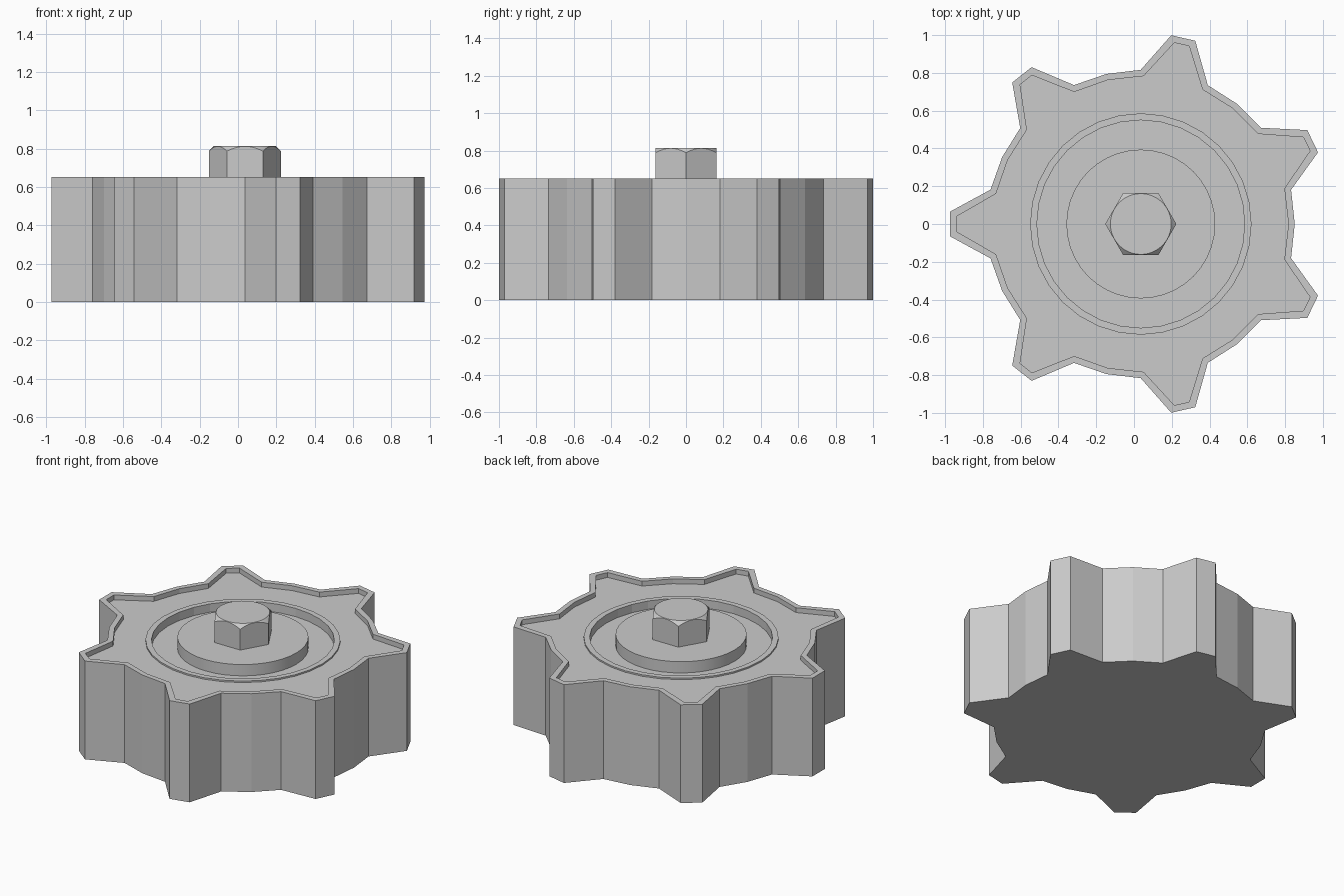
import bpy, bmesh
from math import cos, sin, pi, radians

if "Cube" in bpy.data.objects:
    bpy.data.objects.remove(bpy.data.objects["Cube"])

CX = 0.036          # gear axis; odd tooth count shifts it off the bounding-box centre
TEETH = 7


def gear_profile(tip_r, tip_a, root_r, root_a, mid_r):
    # one tooth = two tip points, two root points and a mid-gap point
    tooth = [(root_r, -root_a), (tip_r, -tip_a), (tip_r, tip_a),
             (root_r, root_a), (mid_r, 180 / TEETH)]
    pts = []
    for i in range(TEETH):
        for r, a in tooth:
            t = pi + 2 * pi * i / TEETH + radians(a)
            pts.append((r * cos(t), r * sin(t)))
    return pts


def circle(r, n):
    return [(r * cos(2 * pi * i / n), r * sin(2 * pi * i / n)) for i in range(n)]


def add_loop(bm, pts, z):
    return [bm.verts.new((x + CX, y, z)) for x, y in pts]


def skin(bm, a, b):
    n = len(a)
    for i in range(n):
        bm.faces.new((a[i], a[(i + 1) % n], b[(i + 1) % n], b[i]))


def finish(bm, name, smooth=None):
    bmesh.ops.recalc_face_normals(bm, faces=bm.faces)
    me = bpy.data.meshes.new(name)
    bm.to_mesh(me)
    bm.free()
    ob = bpy.data.objects.new(name, me)
    bpy.context.collection.objects.link(ob)
    if smooth:
        bpy.ops.object.select_all(action='DESELECT')
        ob.select_set(True)
        bpy.context.view_layer.objects.active = ob
        bpy.ops.object.shade_smooth_by_angle(angle=radians(smooth))
    return ob


# Toothed body: walls, raised rim, recessed face, ring lip and annular groove
outer = gear_profile(1.012, 3.7, 0.816, 12.9, 0.815)
inner = gear_profile(0.976, 2.35, 0.783, 11.8, 0.782)
N = 32
bm = bmesh.new()
base = add_loop(bm, outer, 0)
rim_out = add_loop(bm, outer, 0.652)
rim_in = add_loop(bm, inner, 0.652)
face_out = add_loop(bm, inner, 0.62)
bm.faces.new(base)
skin(bm, base, rim_out)
skin(bm, rim_out, rim_in)
skin(bm, rim_in, face_out)
face_in = add_loop(bm, circle(0.586, N), 0.62)
lip_out = add_loop(bm, circle(0.586, N), 0.63)
lip_in = add_loop(bm, circle(0.55, N), 0.63)
groove = add_loop(bm, circle(0.55, N), 0.575)
skin(bm, face_in, lip_out)
skin(bm, lip_out, lip_in)
skin(bm, lip_in, groove)
bm.faces.new(groove)
edges = [bm.edges.get((l[i - 1], l[i])) for l in (face_out, face_in) for i in range(len(l))]
bmesh.ops.triangle_fill(bm, use_beauty=True, edges=edges)
finish(bm, "toothed_body")

# Hub disc standing in the groove
bm = bmesh.new()
lo = add_loop(bm, circle(0.394, 40), 0.57)
hi = add_loop(bm, circle(0.394, 40), 0.65)
skin(bm, lo, hi)
bm.faces.new(lo)
bm.faces.new(hi)
finish(bm, "hub_disc", 30)

# Hexagonal bolt head with a conical chamfer cutting the corners
FLAT, TOP = 0.163, 0.815
n = 48
radii = [FLAT / cos((2 * pi * i / n) % (pi / 3) - pi / 6) for i in range(n)]
hexagon = [(r * cos(2 * pi * i / n), r * sin(2 * pi * i / n)) for i, r in enumerate(radii)]
bm = bmesh.new()
lo = add_loop(bm, hexagon, 0.64)
hi = add_loop(bm, hexagon, TOP)
for v, r in zip(hi, radii):
    v.co.z = TOP - (r - 0.161)
cap = add_loop(bm, circle(0.161, n), TOP)
skin(bm, lo, hi)
skin(bm, hi, cap)
bm.faces.new(lo)
bm.faces.new(cap)
finish(bm, "bolt_head", 20)
